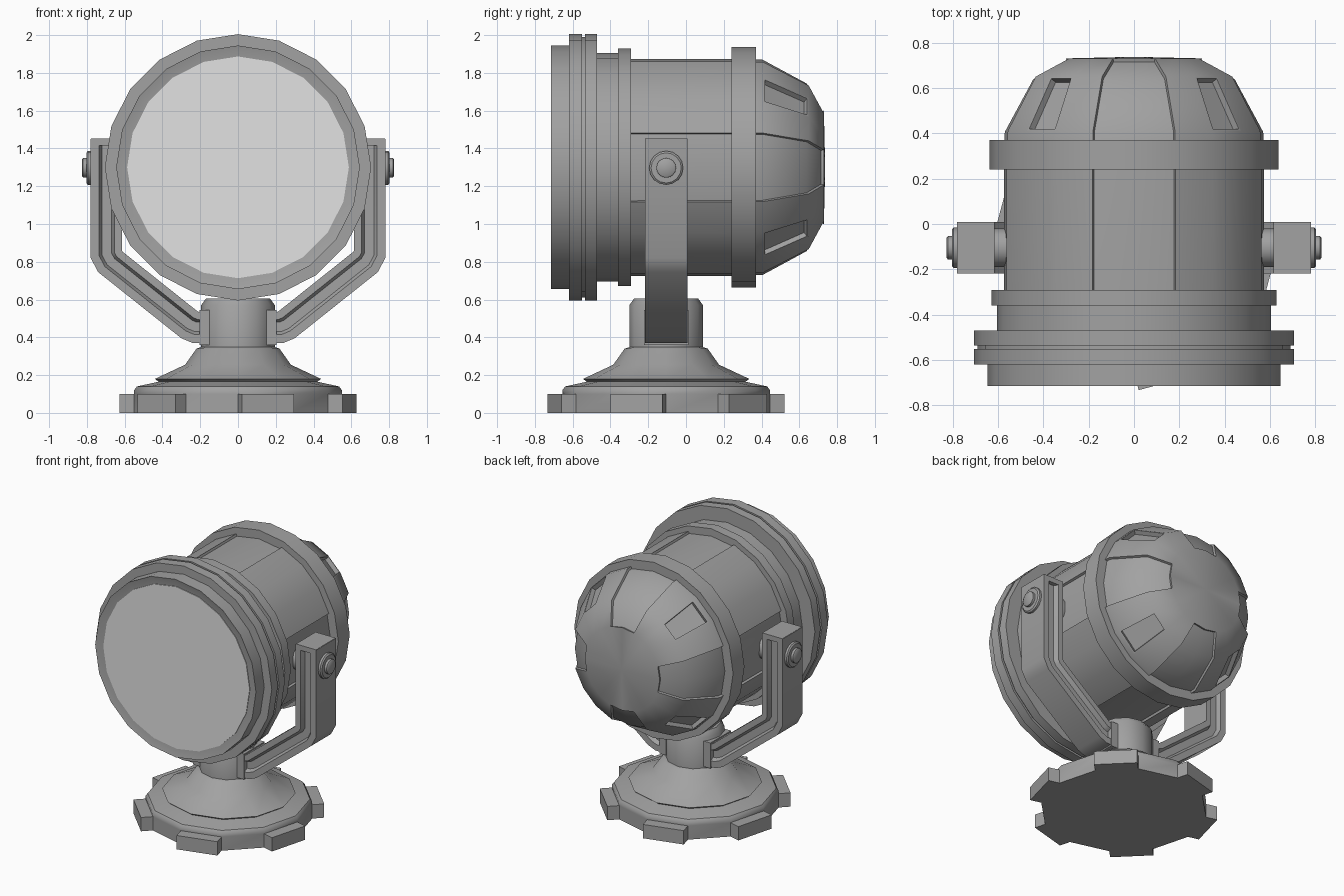
import bpy, bmesh, math
from mathutils import Vector

cube = bpy.data.objects.get("Cube")
if cube:
    bpy.data.objects.remove(cube)


def material(name, value):
    m = bpy.data.materials.new(name)
    m.use_nodes = True
    colour = (value, value, value, 1)
    m.diffuse_color = colour
    m.node_tree.nodes["Principled BSDF"].inputs["Base Color"].default_value = colour
    return m


METAL = material("grey metal", 0.36)
GLASS = material("pale glass", 0.76)
parts = []


def finish(name, bm, mat=METAL):
    bmesh.ops.recalc_face_normals(bm, faces=bm.faces)
    mesh = bpy.data.meshes.new(name)
    bm.to_mesh(mesh)
    bm.free()
    mesh.materials.append(mat)
    ob = bpy.data.objects.new(name, mesh)
    bpy.context.collection.objects.link(ob)
    parts.append(ob)
    return ob


def lathe(profile, segs, axis, centre):
    """Spin (radius, height) pairs about an axis; a zero radius makes a pole."""
    bm = bmesh.new()
    rings = []
    for r, h in profile:
        ring = []
        for i in range(1 if r == 0 else segs):
            a = math.tau * i / segs
            s, c = r * math.sin(a), r * math.cos(a)
            p = {"x": (h, s, c), "y": (s, h, c), "z": (s, -c, h)}[axis]
            ring.append(bm.verts.new(Vector(p) + Vector(centre)))
        rings.append(ring)
    for lo, hi in zip(rings, rings[1:]):
        for i in range(segs):
            j = (i + 1) % segs
            if len(hi) == 1:
                bm.faces.new((lo[i], lo[j], hi[0]))
            else:
                bm.faces.new((lo[i], lo[j], hi[j], hi[i]))
    for ring in (rings[0], rings[-1]):
        if len(ring) > 1:
            bm.faces.new(ring)
    bmesh.ops.recalc_face_normals(bm, faces=bm.faces)
    bm.normal_update()
    return bm


def box(name, lo, hi):
    bm = bmesh.new()
    bmesh.ops.create_cube(bm, size=1)
    lo, hi = Vector(lo), Vector(hi)
    for v in bm.verts:
        v.co = (lo + hi) / 2 + v.co * (hi - lo)
    return finish(name, bm)


LAMP = (0, 0, 1.3)      # lamp axis
MID = -0.105            # depth of the stand and pivots

# Lamp body: drum and domed back, with sunk panels and windows
bm = lathe([(0.5, -0.32), (0.59, -0.32), (0.59, 0.3), (0.585, 0.41),
            (0.455, 0.65), (0.3, 0.73), (0, 0.737)], 20, "y", LAMP)
panels, windows = [], []
for f in bm.faces:
    c = f.calc_center_median() - Vector(LAMP)
    turn = math.degrees(math.atan2(c.x, c.z)) % 90
    if len(f.verts) != 4 or abs(f.normal.y) > 0.95:
        continue
    if min(turn, 90 - turn) < 18:
        panels.append(f)
    elif abs(turn - 45) < 5 and 0.45 < c.y < 0.6:
        windows.append(f)
bmesh.ops.inset_region(bm, faces=panels, thickness=0.004, depth=-0.016)
bmesh.ops.inset_individual(bm, faces=windows, thickness=0.015)
bmesh.ops.inset_individual(bm, faces=windows, thickness=0.002, depth=-0.03)
finish("lamp_body", bm)

# Stepped front rim, rear collar and lens
finish("front_rim", lathe(
    [(0.585, -0.7), (0.645, -0.715), (0.645, -0.62), (0.705, -0.62), (0.705, -0.55),
     (0.69, -0.55), (0.69, -0.535), (0.705, -0.535), (0.705, -0.47), (0.605, -0.47),
     (0.605, -0.36), (0.628, -0.36), (0.628, -0.29), (0.5, -0.29)], 20, "y", LAMP))
finish("rear_collar", lathe([(0.5, 0.24), (0.637, 0.24), (0.637, 0.37), (0.5, 0.37)],
                            20, "y", LAMP))
finish("lens", lathe([(0.587, -0.69), (0.587, -0.705)], 20, "y", LAMP), GLASS)

# Base foot: every other side pulled out into a lug
bm = lathe([(0.55, 0), (0.55, 0.1), (0.55, 0.12), (0.535, 0.14), (0.42, 0.165),
            (0.44, 0.18), (0.28, 0.255), (0.22, 0.34), (0.19, 0.35)], 12, "z", (0, MID, 0))
sides = []
for f in bm.faces:
    c = f.calc_center_median()
    if abs(f.normal.z) < 0.1 and c.z < 0.1:
        turn = math.degrees(math.atan2(c.x, MID - c.y)) % 60
        if turn < 30:
            sides.append(f)
for f in sides:
    out = f.normal.copy()
    new = bmesh.ops.extrude_discrete_faces(bm, faces=[f])["faces"][0]
    bmesh.ops.translate(bm, vec=out * 0.08, verts=new.verts)
finish("base_foot", bm)

# Post
finish("post", lathe([(0.195, 0.33), (0.195, 0.57), (0.17, 0.605)], 12, "z", (0, MID, 0)))


def offset_path(path, d):
    """Shift an open 2D path inward by d with mitred corners."""
    pts = [Vector(p) for p in path]
    normals = []
    for a, b in zip(pts, pts[1:]):
        t = (b - a).normalized()
        normals.append(Vector((t.y, -t.x)))
    out = []
    for i, p in enumerate(pts):
        n0, n1 = normals[max(i - 1, 0)], normals[min(i, len(normals) - 1)]
        out.append(p + (n0 + n1) * d / (1 + n0.dot(n1)))
    return out


# Yoke arms: grooved bar swept along a bent path, one each side
ARM_PATH = [(0.78, 1.45), (0.78, 0.82), (0.74, 0.745), (0.3, 0.395), (0.24, 0.37), (0.16, 0.37)]
HALF = 0.113
GROOVE = [(0, HALF), (0.045, HALF), (0.06, 0.083), (0.11, 0.083), (0.125, HALF), (0.165, HALF)]
SECTION = GROOVE + [(d, -y) for d, y in reversed(GROOVE)]


def yoke_arm(name, side):
    bm = bmesh.new()
    rows = [[bm.verts.new((side * p.x, MID + y, p.y)) for p in offset_path(ARM_PATH, d)]
            for d, y in SECTION]
    for k, row in enumerate(rows):
        nxt = rows[(k + 1) % len(rows)]
        for i in range(len(row) - 1):
            bm.faces.new((row[i], row[i + 1], nxt[i + 1], nxt[i]))
    for end in (0, -1):
        bm.faces.new([row[end] for row in rows])
    finish(name, bm)


for label, side in (("left", 1), ("right", -1)):
    yoke_arm(label + "_yoke_arm", side)
    box(label + "_arm_cap", (side * 0.617, MID - HALF, 1.415),
        (side * 0.778, MID + HALF, 1.452))
    box(label + "_arm_foot", (side * 0.15, MID - 0.118, 0.36),
        (side * 0.205, MID + 0.118, 0.545))
    pivot = (0, MID, 1.297)
    finish(label + "_bolt", lathe(
        [(0.09, side * 0.77), (0.09, side * 0.795), (0.08, side * 0.803), (0.052, side * 0.803),
         (0.052, side * 0.82), (0.044, side * 0.826)], 16, "x", pivot))
    finish(label + "_pivot_washer", lathe(
        [(0.085, side * 0.55), (0.085, side * 0.63)], 16, "x", pivot))

# Smooth curved surfaces, keep corners crisp
bpy.ops.object.select_all(action="DESELECT")
for ob in parts:
    ob.select_set(True)
bpy.context.view_layer.objects.active = parts[0]
bpy.ops.object.shade_smooth_by_angle(angle=math.radians(38))
